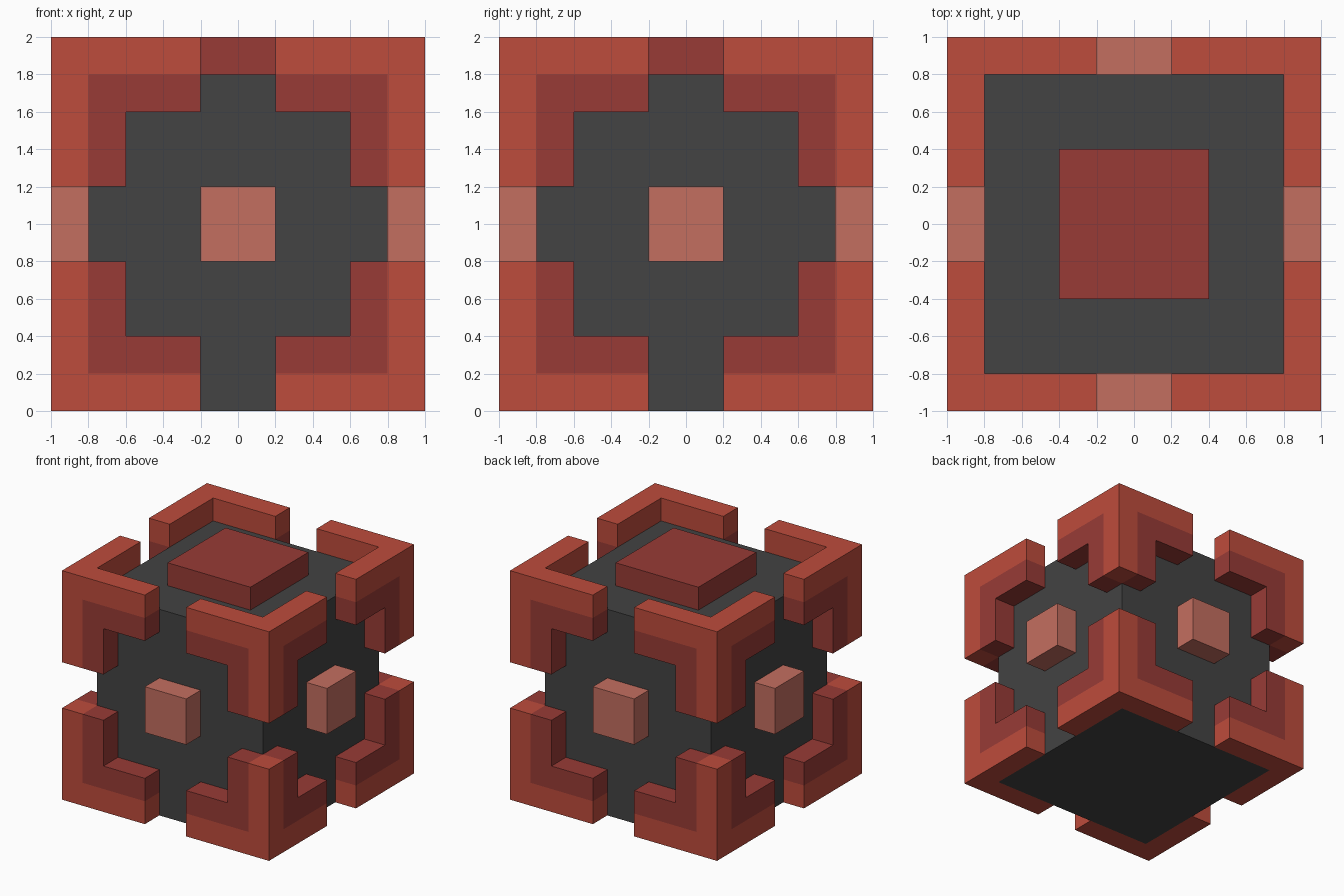
import bpy
import bmesh

if "Cube" in bpy.data.objects:
    bpy.data.objects.remove(bpy.data.objects["Cube"], do_unlink=True)


def material(name, rgb):
    """Flat material from 0-255 sRGB values."""
    lin = [((c / 255 + 0.055) / 1.055) ** 2.4 for c in rgb] + [1.0]
    mat = bpy.data.materials.new(name)
    mat.use_nodes = True
    mat.diffuse_color = lin
    bsdf = mat.node_tree.nodes["Principled BSDF"]
    bsdf.inputs["Base Color"].default_value = lin
    bsdf.inputs["Roughness"].default_value = 0.9
    return mat


RED = material("bright red", (190, 76, 60))
DARK_RED = material("dark red", (152, 59, 54))
PINK = material("pale red", (196, 110, 96))
GREY = material("charcoal grey", (67, 67, 67))


def add_object(name, bm, mats, location=(0, 0, 0)):
    bmesh.ops.recalc_face_normals(bm, faces=bm.faces[:])
    mesh = bpy.data.meshes.new(name)
    bm.to_mesh(mesh)
    bm.free()
    for mat in mats:
        mesh.materials.append(mat)
    obj = bpy.data.objects.new(name, mesh)
    obj.location = location
    bpy.context.collection.objects.link(obj)
    return obj


def box(name, lo, hi, mat):
    bm = bmesh.new()
    bmesh.ops.create_cube(bm, size=1)
    for v in bm.verts:
        v.co = [(a + b) / 2 + c * (b - a) for a, b, c in zip(lo, hi, v.co)]
    return add_object(name, bm, [mat])


# Central body and raised top panel
box("core", (-0.8, -0.8, 0), (0.8, 0.8, 1.8), GREY)
box("top_panel", (-0.4, -0.4, 1.8), (0.4, 0.4, 2.0), DARK_RED)

# Square knob in the middle of each side
box("front_knob", (-0.2, -1.0, 0.8), (0.2, -0.8, 1.2), PINK)
box("back_knob", (-0.2, 0.8, 0.8), (0.2, 1.0, 1.2), PINK)
box("right_knob", (-1.0, -0.2, 0.8), (-0.8, 0.2, 1.2), PINK)
box("left_knob", (0.8, -0.2, 0.8), (1.0, 0.2, 1.2), PINK)

# Corner bracket: L-shaped walls on a 3x3x3 grid of cells, index 2 being outermost
STEPS = (0.2, 0.6, 0.8, 1.0)
cells = {(i, j, k) for i in range(3) for j in range(3) for k in range(3)
         if max(i, j) == 2 and (min(i, j) >= 1 or k >= 1)}

bm = bmesh.new()
for cell in cells:
    for axis in range(3):
        for side in (0, 1):
            neighbour = list(cell)
            neighbour[axis] += 2 * side - 1
            if tuple(neighbour) in cells:
                continue
            u, w = (axis + 1) % 3, (axis + 2) % 3
            corners = []
            for du, dw in ((0, 0), (1, 0), (1, 1), (0, 1)):
                p = list(cell)
                p[axis] += side
                p[u] += du
                p[w] += dw
                corners.append(bm.verts.new([STEPS[n] for n in p]))
            face = bm.faces.new(corners)
            # Cells along the outer edges are bright, the inner band is dark
            face.material_index = 0 if cell.count(2) >= 2 else 1
bmesh.ops.remove_doubles(bm, verts=bm.verts[:], dist=0.0001)

# One bracket mirrored to all eight corners
brackets = add_object("corner_brackets", bm, [RED, DARK_RED], (0, 0, 1))
mirror = brackets.modifiers.new("Mirror", 'MIRROR')
mirror.use_axis = (True, True, True)
